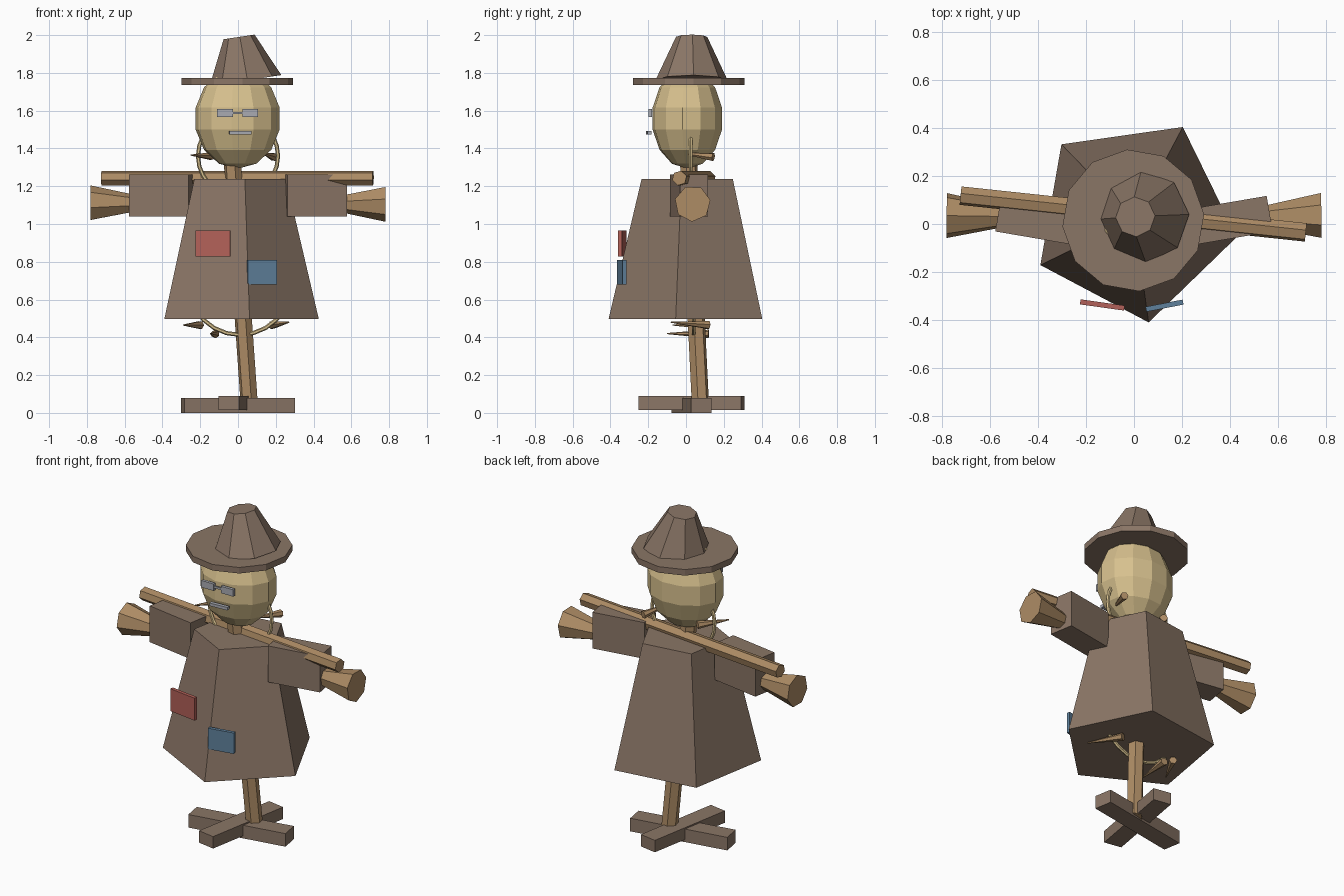
import bpy, bmesh, math
from mathutils import Vector, Matrix

if "Cube" in bpy.data.objects:
    bpy.data.objects.remove(bpy.data.objects["Cube"])


def mat(name, r, g, b):
    m = bpy.data.materials.new(name)
    m.diffuse_color = (r, g, b, 1)
    m.use_nodes = True
    m.node_tree.nodes["Principled BSDF"].inputs["Base Color"].default_value = m.diffuse_color
    return m


BROWN = mat("worn_brown", 0.255, 0.180, 0.133)
WOOD = mat("straw_wood", 0.420, 0.262, 0.130)
SACK = mat("sackcloth", 0.680, 0.530, 0.270)
RED = mat("red_cloth", 0.450, 0.120, 0.100)
BLUE = mat("blue_cloth", 0.114, 0.216, 0.327)
GREY = mat("pale_grey", 0.400, 0.410, 0.450)


def finish(name, bm, material):
    bmesh.ops.recalc_face_normals(bm, faces=bm.faces)
    me = bpy.data.meshes.new(name)
    bm.to_mesh(me)
    bm.free()
    me.materials.append(material)
    ob = bpy.data.objects.new(name, me)
    bpy.context.collection.objects.link(ob)
    return ob


def box(name, loc, size, turn, material):
    """Box turned about z by the given degrees."""
    bm = bmesh.new()
    m = (Matrix.Translation(loc) @ Matrix.Rotation(math.radians(turn), 4, 'Z')
         @ Matrix.Diagonal((*size, 1)))
    bmesh.ops.create_cube(bm, size=1, matrix=m)
    return finish(name, bm, material)


def tube(name, a, b, r1, r2, sides, material, spin=0):
    """Capped straight frustum from point a to point b."""
    a, b = Vector(a), Vector(b)
    d = b - a
    bm = bmesh.new()
    m = (Matrix.Translation((a + b) / 2) @ Vector((0, 0, 1)).rotation_difference(d).to_matrix().to_4x4()
         @ Matrix.Rotation(math.radians(spin), 4, 'Z'))
    bmesh.ops.create_cone(bm, cap_ends=True, segments=sides, radius1=r1,
                          radius2=r2, depth=d.length, matrix=m)
    return finish(name, bm, material)


def polygon_frustum(name, c, r1, r2, z1, z2, sides, start, material):
    """Upright frustum whose first corner lies at the start angle."""
    bm = bmesh.new()
    rings = []
    for r, z in ((r1, z1), (r2, z2)):
        rings.append([bm.verts.new((c[0] + r * math.cos(t), c[1] + r * math.sin(t), z))
                      for t in (math.radians(start + 360 * i / sides) for i in range(sides))])
    low, high = rings
    for i in range(sides):
        j = (i + 1) % sides
        bm.faces.new((low[i], low[j], high[j], high[i]))
    bm.faces.new(low[::-1])
    bm.faces.new(high)
    return finish(name, bm, material)


def rope_ring(name, c, r, thick, material):
    """Thin upright ring facing the front."""
    n, k = 24, 6
    bm = bmesh.new()
    v = []
    for i in range(n):
        t = 2 * math.pi * i / n
        row = []
        for j in range(k):
            p = 2 * math.pi * j / k
            d = r + thick * math.cos(p)
            row.append(bm.verts.new((c[0] + d * math.cos(t), c[1] + thick * math.sin(p),
                                     c[2] + d * math.sin(t))))
        v.append(row)
    for i in range(n):
        for j in range(k):
            a, b = (i + 1) % n, (j + 1) % k
            bm.faces.new((v[i][j], v[a][j], v[a][b], v[i][b]))
    return finish(name, bm, material)


# Crossed foot boards
box("foot_board_wide", (0, 0.03, 0.04), (0.595, 0.11, 0.08), 10, BROWN)
box("foot_board_deep", (0, 0.03, 0.052), (0.55, 0.11, 0.073), 80, BROWN)

# Leaning post and cross pole
tube("post", (0.062, 0.078, 0.01), (-0.035, 0.01, 1.40), 0.047, 0.047, 6, WOOD, 15)
tube("cross_pole", (-0.722, 0.118, 1.243), (0.715, -0.035, 1.243), 0.04, 0.04, 6, WOOD, 10)

# Coat: five-sided, flaring downward
polygon_frustum("coat", (0, 0.02), 0.434, 0.258, 0.498, 1.237, 5, -9.9, BROWN)

# Sleeves and straw hands
for side, s in (("left", -1), ("right", 1)):
    box(side + "_sleeve", (s * 0.407, 0.016, 1.152), (0.32, 0.15, 0.222), s * 9.7, BROWN)
    tube(side + "_hand", (s * 0.46, 0.03, 1.108), (s * 0.78, 0.035, 1.108),
         0.028, 0.096, 7, WOOD, 12)

# Cloth patches
box("red_patch", (-0.132, -0.337, 0.897), (0.185, 0.021, 0.137), -8, RED)
box("blue_patch", (0.127, -0.34, 0.745), (0.157, 0.021, 0.128), 11, BLUE)

# Faceted head
bm = bmesh.new()
bmesh.ops.create_uvsphere(
    bm, u_segments=12, v_segments=7, radius=1,
    matrix=Matrix.Translation((-0.002, 0.007, 1.558))
    @ Matrix.Diagonal((0.23, 0.19, 0.265, 1)) @ Matrix.Rotation(math.radians(-8), 4, 'Z'))
finish("head", bm, SACK)

# Glasses and mouth
for side, x in (("left", -0.068), ("right", 0.065)):
    box(side + "_lens", (x, -0.19, 1.587), (0.084, 0.018, 0.042), 0, GREY)
box("glasses_bridge", (0, -0.19, 1.588), (0.06, 0.01, 0.012), 0, GREY)
box("mouth", (0.012, -0.197, 1.483), (0.116, 0.022, 0.018), 4, GREY)

# Hat: round brim with a tilted crown
polygon_frustum("hat_brim", (-0.003, 0.015), 0.296, 0.296, 1.735, 1.772, 12, 5, BROWN)
crown = polygon_frustum("hat_crown", (0, 0), 0.192, 0.083, 0, 0.233, 8, 3, BROWN)
crown.data.transform(Matrix.Translation((0.04, 0.03, 1.76))
                     @ Matrix.Rotation(math.radians(-8.5), 4, 'Y'))

# Straw rings at the collar and hem
rope_ring("collar_ring", (0.0, 0.025, 1.36), 0.212, 0.011, SACK)
rope_ring("hem_ring", (0.01, 0.04, 0.685), 0.272, 0.011, SACK)

# Straw spikes: thick end, then tip
spikes = [
    ((-0.14, 0.09, 1.36), (-0.25, -0.06, 1.365)),
    ((0.19, 0.145, 1.355), (0.13, -0.02, 1.375)),
    ((-0.20, 0.10, 0.465), (-0.29, -0.07, 0.465)),
    ((-0.12, 0.12, 0.418), (-0.145, -0.10, 0.42)),
    ((0.18, 0.12, 0.465), (0.27, -0.08, 0.48)),
]
for i, (a, b) in enumerate(spikes):
    tube("straw_spike_%d" % (i + 1), a, b, 0.023, 0.003, 6, WOOD)
